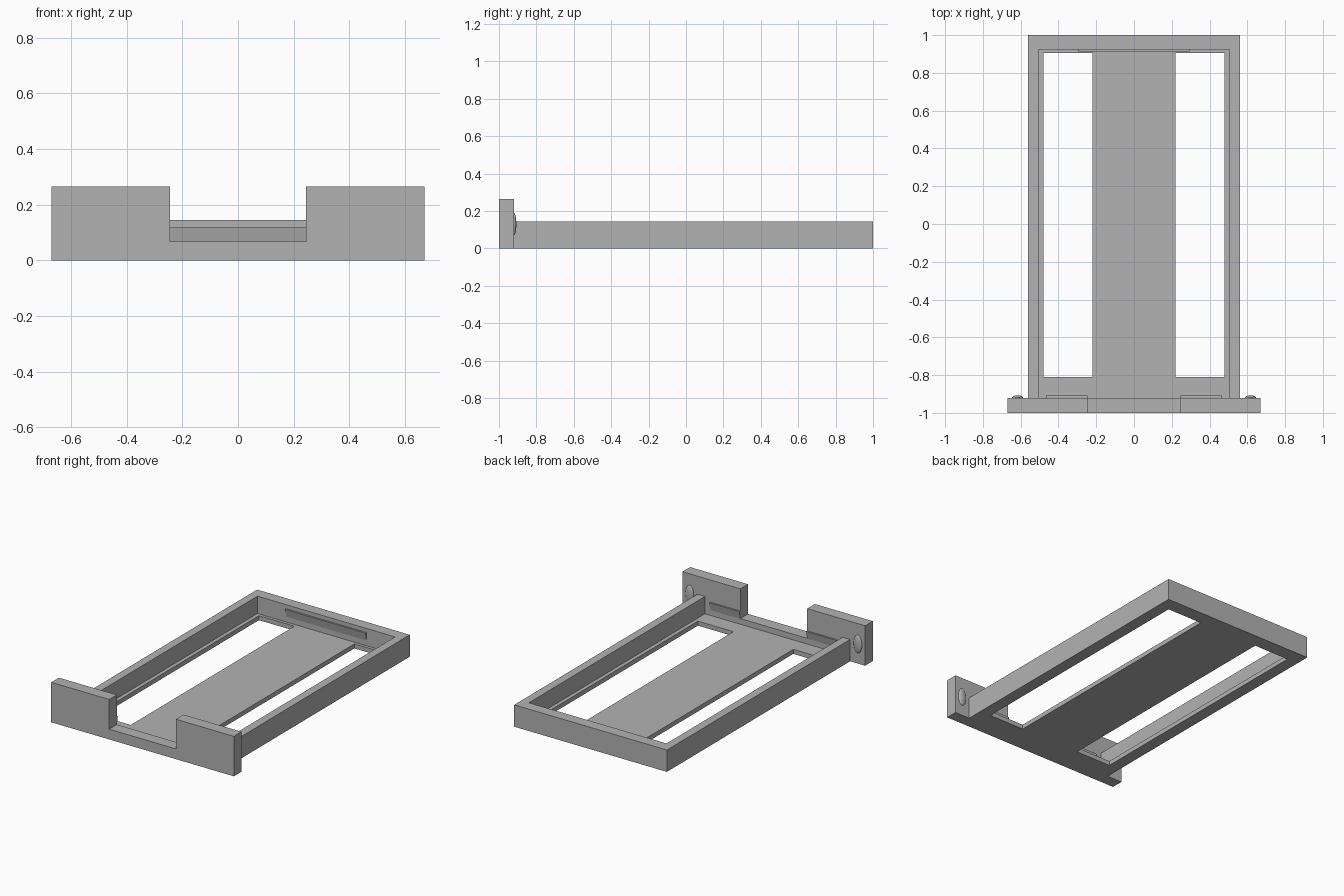
import bpy
import bmesh

if "Cube" in bpy.data.objects:
    bpy.data.objects.remove(bpy.data.objects["Cube"], do_unlink=True)

grey = bpy.data.materials.new("plain grey")
grey.use_nodes = True
COLOUR = (0.45, 0.45, 0.45, 1)
grey.diffuse_color = COLOUR
grey.node_tree.nodes["Principled BSDF"].inputs["Base Color"].default_value = COLOUR


def finish(name, bm):
    bmesh.ops.recalc_face_normals(bm, faces=bm.faces)
    mesh = bpy.data.meshes.new(name)
    bm.to_mesh(mesh)
    bm.free()
    mesh.materials.append(grey)
    obj = bpy.data.objects.new(name, mesh)
    bpy.context.collection.objects.link(obj)
    return obj


def box(name, x, y, z):
    """Box from (low, high) ranges."""
    bm = bmesh.new()
    bmesh.ops.create_cube(bm, size=1)
    for v in bm.verts:
        v.co = [r[0] if c < 0 else r[1] for c, r in zip(v.co, (x, y, z))]
    return finish(name, bm)


def extrude(name, profile, axis, low, high):
    """Extrude a closed 2D profile along x or y."""
    bm = bmesh.new()
    place = (lambda a, b: (low, a, b)) if axis == "x" else (lambda a, b: (a, low, b))
    face = bm.faces.new([bm.verts.new(place(a, b)) for a, b in profile])
    new = bmesh.ops.extrude_face_region(bm, geom=[face])["geom"]
    move = (high - low, 0, 0) if axis == "x" else (0, high - low, 0)
    bmesh.ops.translate(bm, vec=move, verts=[g for g in new if isinstance(g, bmesh.types.BMVert)])
    return finish(name, bm)


def cut(target, cutter):
    mod = target.modifiers.new("cut", "BOOLEAN")
    mod.operation = "DIFFERENCE"
    mod.solver = "EXACT"
    mod.object = cutter
    cutter.hide_render = True
    cutter.hide_viewport = True
    cutter.display_type = "WIRE"


FRONT = -0.92   # rear face of the front plate
FLOOR = 0.03

# Tray: solid block hollowed from above, with two long floor windows
tray = box("tray", (-0.56, 0.56), (FRONT, 1), (0, 0.145))
cut(tray, box("hollow_cutter", (-0.505, 0.505), (FRONT - 0.1, 0.925), (FLOOR, 0.3)))
for side, x in (("left", (0.22, 0.48)), ("right", (-0.48, -0.22))):
    cut(tray, box(side + "_window_cutter", x, (-0.81, 0.905), (-0.1, 0.1)))

# Front plate with central notch
half = [(0.67, 0), (0.67, 0.265), (0.245, 0.265), (0.245, 0.068)]
extrude("front_plate", half + [(-x, z) for x, z in reversed(half)], "y", -1, FRONT)

# Catch ridge inside the rear wall
extrude("rear_catch", [(0.925, 0.118), (0.914, 0.118), (0.925, 0.065)], "x", -0.295, 0.295)

# Catches and rounded bumps behind the front plate
for side, s in (("left", 1), ("right", -1)):
    low, high = sorted((s * 0.245, s * 0.465))
    extrude(side + "_front_catch", [(FRONT, 0.118), (FRONT + 0.011, 0.118), (FRONT, 0.065)],
            "x", low, high)
    bm = bmesh.new()
    bmesh.ops.create_uvsphere(bm, u_segments=24, v_segments=12, radius=1)
    bmesh.ops.scale(bm, vec=(0.03, 0.013, 0.06), verts=bm.verts)
    bmesh.ops.translate(bm, vec=(s * 0.617, FRONT, 0.13), verts=bm.verts)
    bump = finish(side + "_bump", bm)
    bump.data.shade_smooth()
